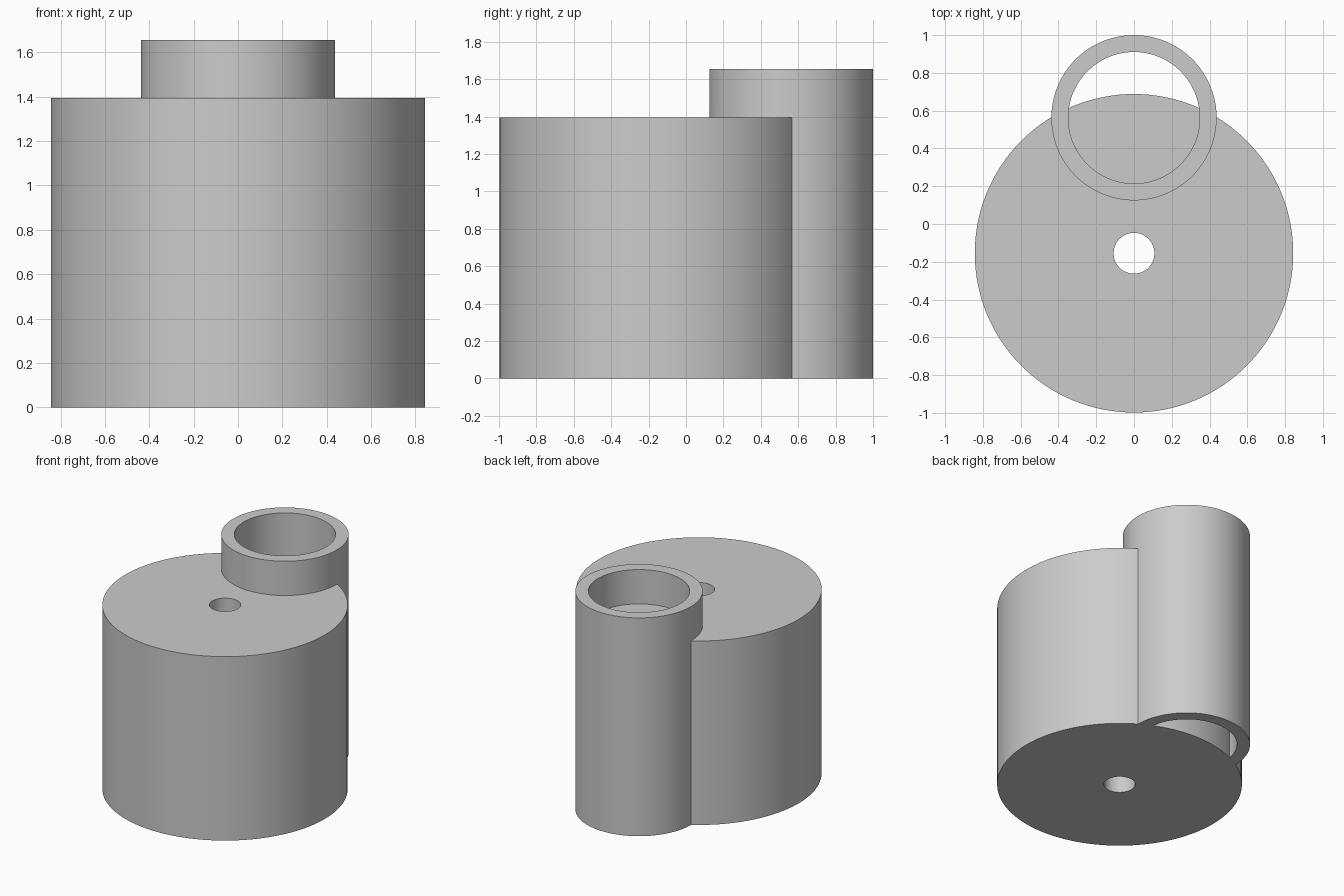
import bpy, bmesh
from math import cos, sin, tau, radians

if "Cube" in bpy.data.objects:
    bpy.data.objects.remove(bpy.data.objects["Cube"])


def ring(name, y, outer, inner, height, sides=128):
    """Hollow upright cylinder standing on z = 0."""
    bm = bmesh.new()
    profile = [(outer, 0), (outer, height), (inner, height), (inner, 0)]
    loops = [[bm.verts.new((r * cos(tau * i / sides), y + r * sin(tau * i / sides), z))
              for i in range(sides)] for r, z in profile]
    for a, b in zip(loops, loops[1:] + loops[:1]):
        for i in range(sides):
            j = (i + 1) % sides
            bm.faces.new((a[i], a[j], b[j], b[i]))
    bmesh.ops.recalc_face_normals(bm, faces=bm.faces)
    mesh = bpy.data.meshes.new(name)
    bm.to_mesh(mesh)
    bm.free()
    obj = bpy.data.objects.new(name, mesh)
    bpy.context.collection.objects.link(obj)
    return obj


# Large drum with a narrow centre bore
drum = ring("drum_with_side_tube", -0.155, 0.843, 0.108, 1.395)

# Taller open tube overlapping the back of the drum
tube = ring("side_tube", 0.5625, 0.4375, 0.348, 1.655)

# Fuse the two into one solid
union = drum.modifiers.new("fuse", 'BOOLEAN')
union.operation = 'UNION'
union.solver = 'EXACT'
union.object = tube
bpy.context.view_layer.objects.active = drum
drum.select_set(True)
bpy.ops.object.modifier_apply(modifier="fuse")
bpy.data.objects.remove(tube)

# Smooth walls, sharp rims
bpy.ops.object.shade_smooth_by_angle(angle=radians(30))
